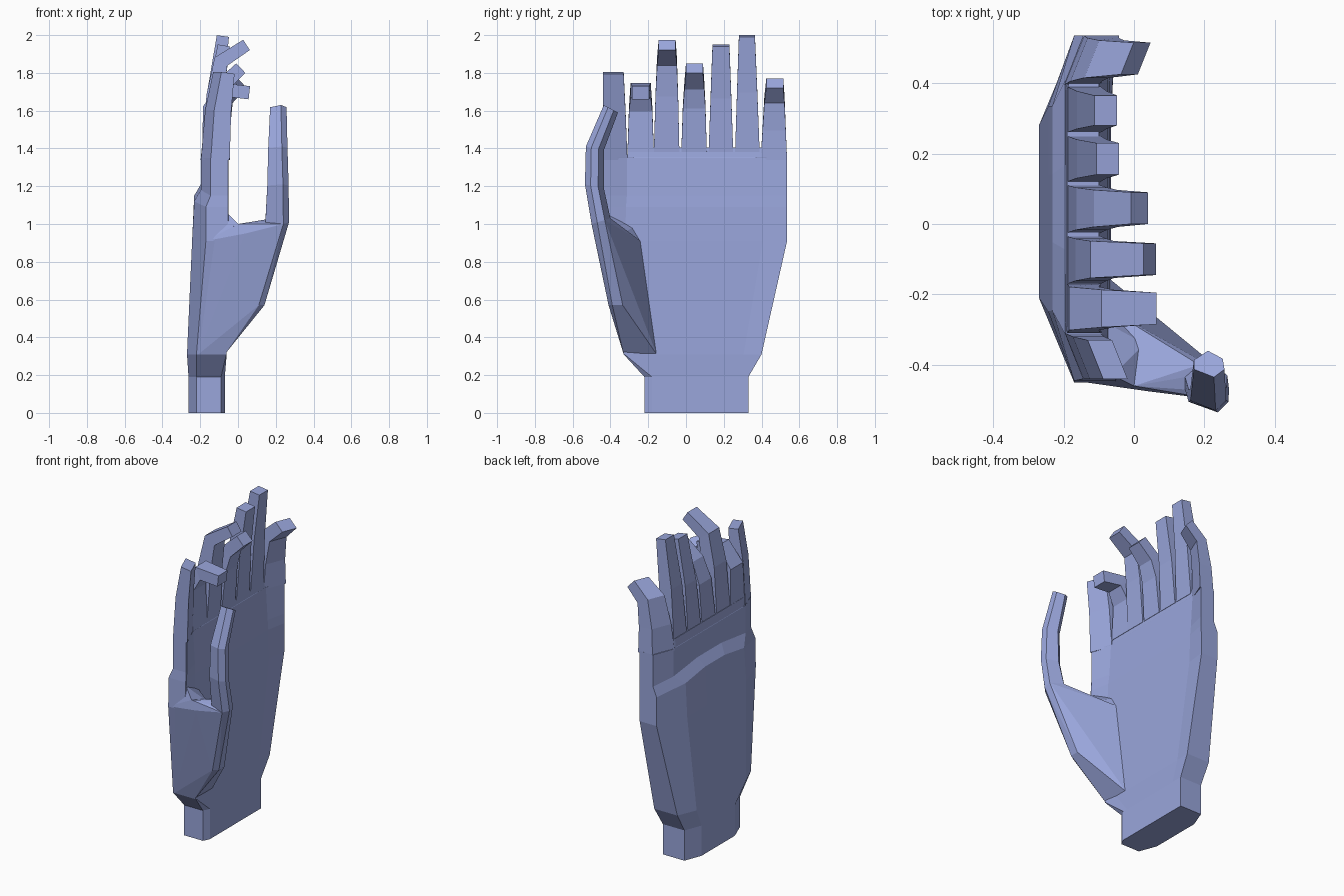
import bpy, bmesh
from mathutils import Vector

cube = bpy.data.objects.get("Cube")
if cube:
    bpy.data.objects.remove(cube, do_unlink=True)

skin = bpy.data.materials.new("periwinkle_blue")
skin.use_nodes = True
colour = (0.32, 0.38, 0.71, 1)
skin.diffuse_color = colour
skin.node_tree.nodes["Principled BSDF"].inputs["Base Color"].default_value = colour


def finish(name, bm):
    bmesh.ops.recalc_face_normals(bm, faces=bm.faces)
    mesh = bpy.data.meshes.new(name)
    bm.to_mesh(mesh)
    bm.free()
    mesh.materials.append(skin)
    obj = bpy.data.objects.new(name, mesh)
    bpy.context.collection.objects.link(obj)


def loft(name, sections):
    """Skin matching closed sections and cap both ends."""
    bm = bmesh.new()
    rings = [[bm.verts.new(p) for p in s] for s in sections]
    n = len(rings[0])
    for a, b in zip(rings, rings[1:]):
        for i in range(n):
            j = (i + 1) % n
            bm.faces.new((a[i], a[j], b[j], b[i]))
    bm.faces.new(rings[0])
    bm.faces.new(rings[-1])
    finish(name, bm)


def hull(name, points):
    bm = bmesh.new()
    for p in points:
        bm.verts.new(p)
    bmesh.ops.convex_hull(bm, input=bm.verts)
    loose = [v for v in bm.verts if not v.link_faces]
    bmesh.ops.delete(bm, geom=loose, context='VERTS')
    finish(name, bm)


# Palm and wrist: bevelled section, hollowed by cup on the palm side,
# with an arched raised plate on the back
def palm_section(z, front, cup, mid, back, y0, y1, inset, arch=0.0):
    c = 0.02 if z < 0.3 else 0.002
    third = (y1 - y0 - 2 * inset) / 3
    rim = (y1 - y0) * 0.13
    return [(front - c, y0, z), (front, y0 + 2 * c, z),
            (front - cup, y0 + rim, z), (front - cup, y1 - rim, z), (front, y1, z),
            (mid, y1, z), (back, y1 - inset, z + arch / 2),
            (back, y1 - inset - third, z + arch), (back, y0 + inset + third, z + arch),
            (back, y0 + inset, z + arch / 2), (mid, y0, z)]


loft("palm", [palm_section(*s) for s in (
    (0, -.07, 0, -.22, -.262, -.22, .33, .11),
    (.19, -.07, 0, -.22, -.262, -.22, .33, .11),
    (.31, -.06, .006, -.22, -.27, -.33, .40, .12),
    (.91, -.053, .017, -.17, -.243, -.45, .535, .2),
    (1.09, -.05, .025, -.17, -.232, -.445, .535, .2, .06),
    (1.15, -.05, .03, -.145, -.197, -.44, .535, .13, .06),
    (1.35, -.05, .042, -.145, -.195, -.44, .535, .13),
    (1.352, -.093, 0, -.19, -.194, -.31, .40, .02),
    (1.405, -.1, 0, -.185, -.19, -.31, .40, .02))])


# Fingers: rectangular section swept along a bent path in the xz plane;
# skew turns the outermost fingers so that they follow the curve of the hand
def finger(name, y_base, y_tip, path, skew=0.0):
    pts = [Vector((x, 0, z)) for x, z, t in path]
    sections = []
    for i, (p, (x, z, t)) in enumerate(zip(pts, path)):
        if i == 0:
            d = Vector((0, 0, 1))
        elif i == len(pts) - 1:
            d = (p - pts[i - 1]).normalized()
        else:
            d = ((p - pts[i - 1]).normalized() + (pts[i + 1] - p).normalized()).normalized()
        side = Vector((d.z, 0, -d.x)) * t / 2
        k = i / (len(pts) - 1)
        a = y_base[0] + (y_tip[0] - y_base[0]) * k
        b = y_base[1] + (y_tip[1] - y_base[1]) * k
        middle = (a + b) / 2
        sections.append([(p.x + s.x + skew * (y - middle), y, p.z + s.z)
                         for s, y in ((side, a), (side, b), (-side, b), (-side, a))])
    loft(name, sections)


finger("finger_1", (-.44, -.31), (-.44, -.33),
       ((-.12, 1.34, .1), (-.105, 1.6, .09), (-.075, 1.8, .07)), -.4)
finger("finger_2", (-.31, -.17), (-.285, -.195),
       ((-.142, 1.38, .095), (-.142, 1.61, .09), (-.075, 1.71, .08), (.06, 1.695, .07)))
finger("finger_3", (-.17, -.035), (-.145, -.055),
       ((-.142, 1.38, .095), (-.122, 1.68, .09), (-.09, 1.86, .08), (.045, 1.948, .065)))
finger("finger_4", (-.025, .11), (0, .09),
       ((-.142, 1.38, .095), (-.12, 1.62, .09), (-.08, 1.735, .08), (.015, 1.825, .07)))
finger("finger_5", (.12, .25), (.14, .23),
       ((-.142, 1.38, .095), (-.12, 1.67, .085), (-.075, 1.945, .065)))
finger("finger_6", (.26, .39), (.28, .365),
       ((-.142, 1.38, .095), (-.12, 1.7, .085), (-.08, 1.995, .065)))
finger("finger_7", (.395, .535), (.425, .515),
       ((-.12, 1.34, .1), (-.112, 1.5, .09), (-.085, 1.66, .08), (.005, 1.745, .07)), .4)


# Thumb: six-sided section, widest at its outer edge
def thumb_section(z, drop, x0, x1, outer, inner):
    w = inner - outer
    shape = ((x0, outer + .3 * w), (x1 - .03, outer), (x1, outer + .3 * w),
             (x1 - .005, inner - .3 * w), (x0 + .04, inner), (x0, inner - .35 * w))
    return [(x, y, z - drop * (y - outer) / w) for x, y in shape]


thumb = [thumb_section(*s) for s in (
    (1.0, -.03, .145, .27, -.50, -.40),
    (1.21, .02, .155, .268, -.535, -.435),
    (1.41, .02, .16, .262, -.53, -.435),
    (1.63, .04, .17, .257, -.435, -.36))]
loft("thumb", thumb)

# Fleshy thumb base
inner_palm, outer_palm = (-.075, -.24, .91), (-.17, -.445, .91)
web_inner, web_outer = (.03, -.34, .95), (0, -.46, 1.0)
hull("thumb_base", thumb[0] + [
    (-.21, -.33, .31), (-.07, -.155, .31), (-.07, -.33, .31),
    (.11, -.41, .57), (.14, -.39, .57), (.14, -.335, .57),
    inner_palm, outer_palm, web_inner, web_outer, (.04, -.475, .95)])

# Web rising from the thumb base to the edge of the palm
hull("thumb_web", [inner_palm, outer_palm, web_inner, web_outer,
                   (-.06, -.43, 1.06), (-.08, -.28, .98)])
